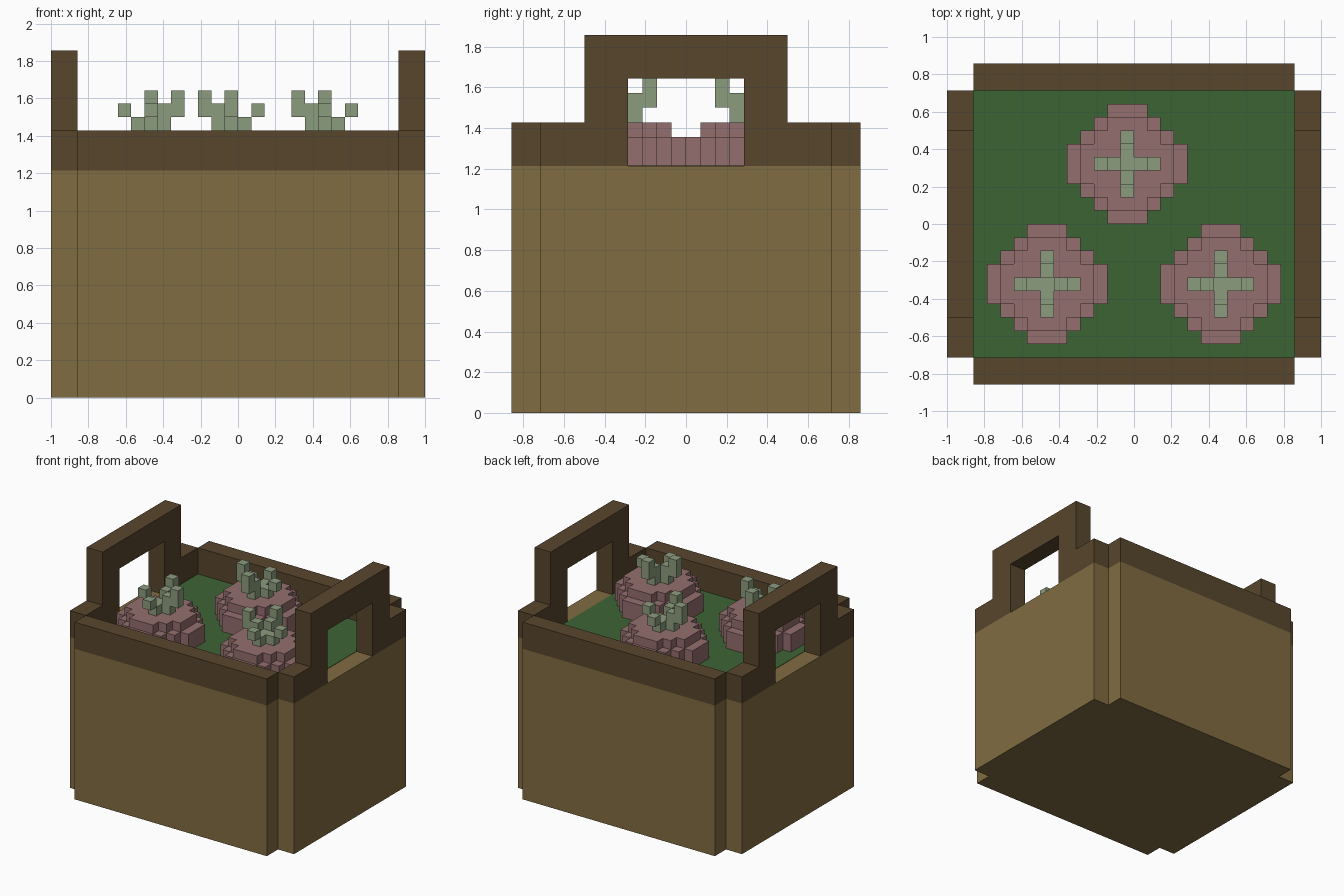
import bpy
import bmesh
from mathutils import Vector

U = 1 / 14  # one block of the grid

old = bpy.data.objects.get("Cube")
if old:
    bpy.data.objects.remove(old, do_unlink=True)


def material(name, rgb):
    m = bpy.data.materials.new(name)
    m.use_nodes = True
    m.diffuse_color = (*rgb, 1)
    m.node_tree.nodes["Principled BSDF"].inputs["Base Color"].default_value = (*rgb, 1)
    return m


TAN = material("tan wood", (0.22, 0.15, 0.054))
DARK = material("dark wood", (0.098, 0.061, 0.026))
GREEN = material("green filling", (0.045, 0.127, 0.034))
PINK = material("root pink", (0.296, 0.156, 0.156))
LEAF = material("pale leaf", (0.262, 0.332, 0.209))


def finish(bm, name, mat):
    bmesh.ops.recalc_face_normals(bm, faces=bm.faces)
    mesh = bpy.data.meshes.new(name)
    bm.to_mesh(mesh)
    bm.free()
    mesh.materials.append(mat)
    obj = bpy.data.objects.new(name, mesh)
    bpy.context.collection.objects.link(obj)
    return obj


def prism(bm, points, depth):
    """Extrude a flat outline, given in blocks, along depth."""
    face = bm.faces.new([bm.verts.new(Vector(p) * U) for p in points])
    new = bmesh.ops.extrude_face_region(bm, geom=[face], use_keep_orig=True)
    verts = [v for v in new["geom"] if isinstance(v, bmesh.types.BMVert)]
    bmesh.ops.translate(bm, verts=verts, vec=Vector(depth) * U)


def box(bm, x0, x1, y0, y1, z0, z1):
    prism(bm, [(x0, y0, z0), (x1, y0, z0), (x1, y1, z0), (x0, y1, z0)], (0, 0, z1 - z0))


def four_way(quarter):
    """Repeat a quarter outline around the centre."""
    points = []
    for _ in range(4):
        points += quarter
        quarter = [(-y, x) for x, y in quarter]
    return points


# Crate body with notched corners
bm = bmesh.new()
outline = [(14, -10), (14, 10), (12, 10), (12, 12), (-12, 12), (-12, 10),
           (-14, 10), (-14, -10), (-12, -10), (-12, -12), (12, -12), (12, -10)]
prism(bm, [(x, y, 0) for x, y in outline], (0, 0, 17))
finish(bm, "crate_body", TAN)

# Filling surface
bm = bmesh.new()
box(bm, -12, 12, -10, 10, 17, 17.04)
finish(bm, "filling", GREEN)

# Front and back rims
for name, y in (("front_rim", -12), ("back_rim", 10)):
    bm = bmesh.new()
    box(bm, -12, 12, y, y + 2, 17, 20)
    finish(bm, name, DARK)

# Side rims with raised handles
half = [(4, 23), (4, 17), (10, 17), (10, 20), (7, 20), (7, 26)]
arch = half + [(-y, z) for y, z in reversed(half)]
for name, x in (("left_handle", 12), ("right_handle", -14)):
    bm = bmesh.new()
    prism(bm, [(x, y, z) for y, z in arch], (2, 0, 0))
    finish(bm, name, DARK)


def stepped_round(radius):
    """Staircase outline of a blocky disc."""
    x, y = radius, 1.5
    quarter = [(x, y)]
    while x > 1.5:
        x -= 1
        quarter.append((x, y))
        if x >= 1.5:
            y += 1
            quarter.append((x, y))
    return four_way(quarter)


# Root vegetables; sx and sy point toward the taller leaves
roots = (("front_right", -6.5, -4.5, 1, 1),
         ("front_left", 6.5, -4.5, -1, 1),
         ("back", -0.5, 4.5, -1, -1))
for name, cx, cy, sx, sy in roots:
    bm = bmesh.new()
    for radius, z, height in ((4.5, 17, 2), (3.5, 19, 1)):
        prism(bm, [(cx + x, cy + y, z) for x, y in stepped_round(radius)], (0, 0, height))
    finish(bm, name + "_root", PINK)

    bm = bmesh.new()
    cells = [(0, 0, 20, 21)]
    for dx, dy in ((1, 0), (-1, 0), (0, 1), (0, -1)):
        tall = 1 if dx * sx + dy * sy > 0 else 0
        cells.append((dx, dy, 20, 21 + tall))
        cells.append((2 * dx, 2 * dy, 21, 22 + tall))
    for dx, dy, z0, z1 in cells:
        x, y = cx + dx, cy + dy
        box(bm, x - 0.5, x + 0.5, y - 0.5, y + 0.5, z0, z1)
    finish(bm, name + "_leaves", LEAF)
